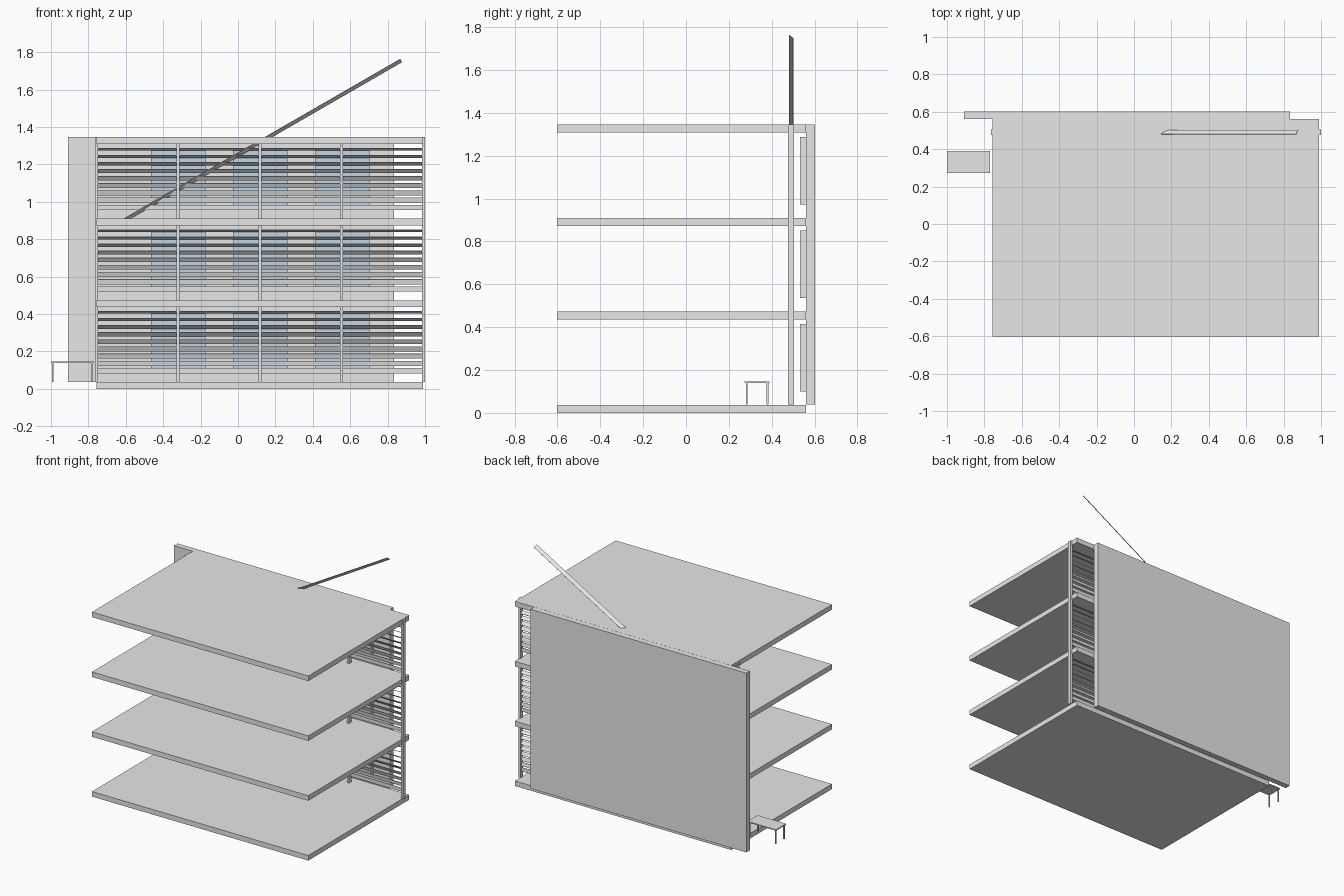
import bpy, math
from mathutils import Matrix, Vector

if "Cube" in bpy.data.objects:
    bpy.data.objects.remove(bpy.data.objects["Cube"])


def material(name, rgb):
    m = bpy.data.materials.new(name)
    m.diffuse_color = (*rgb, 1)
    m.use_nodes = True
    m.node_tree.nodes["Principled BSDF"].inputs["Base Color"].default_value = m.diffuse_color
    return m


GREY = material("pale grey", (0.8, 0.8, 0.8))
GLASS = material("light blue glass", (0.52, 0.67, 0.8))


def box(name, x, y, z, mat=GREY):
    """Box from three (low, high) ranges."""
    lo, hi = Vector((x[0], y[0], z[0])), Vector((x[1], y[1], z[1]))
    bpy.ops.mesh.primitive_cube_add(size=1)
    o = bpy.context.object
    o.name = name
    o.data.transform(Matrix.Translation((lo + hi) / 2) @ Matrix.Diagonal((*(hi - lo), 1)))
    o.data.materials.append(mat)
    return o


def blade(name, centre, length, tilt, roll=0):
    """Thin louvre blade: tilt lifts its front edge, roll raises its right end."""
    h = length / 2
    o = box(name, (-h, h), (-0.014, 0.014), (-0.0015, 0.0015))
    o.data.transform(Matrix.Translation(centre)
                     @ Matrix.Rotation(math.radians(-roll), 4, 'Y')
                     @ Matrix.Rotation(math.radians(-tilt), 4, 'X'))
    return o


STOREY = 0.4365
X0, X1 = -0.757, 0.989
MID, SHADE_Y = (X0 + X1) / 2, 0.491

# floor slabs and roof
for i in range(4):
    box("floor_slab", (X0, X1), (-0.602, 0.561), (i * STOREY, i * STOREY + 0.037))

# rear wall
box("rear_wall", (-0.909, 0.833), (0.561, 0.602), (0.038, 1.346))

# upright posts carrying the louvres
for i in range(5):
    x = -0.757 + i * 0.437
    box("louvre_post", (x - 0.0085, x + 0.0085), (0.477, 0.505), (0.038, 1.346))

for s in range(3):
    base = s * STOREY
    # louvre blades, turning from nearly flat at the top to upright at the bottom
    for k in range(9):
        blade("louvre_blade", (MID, SHADE_Y, base + 0.409 - k * 0.039), X1 - X0 - 0.008, 20 + 8.5 * k)
    # windows with blue front panes
    for x in (-0.465, -0.027, 0.411):
        w = box("window", (x, x + 0.291), (0.531, 0.561), (base + 0.1, base + 0.415))
        w.data.materials.append(GLASS)
        for f in w.data.polygons:
            if f.normal.y < -0.5:
                f.material_index = 1

# loose blade rising through the roof
blade("loose_blade", (0.123, SHADE_Y, 1.323), 1.73, 42, 30)

# small side table
box("table_top", (-1.0, -0.77), (0.274, 0.39), (0.139, 0.147))
for x in (-0.99, -0.78):
    for y in (0.284, 0.38):
        box("table_leg", (x - 0.004, x + 0.004), (y - 0.004, y + 0.004), (0.038, 0.14))
